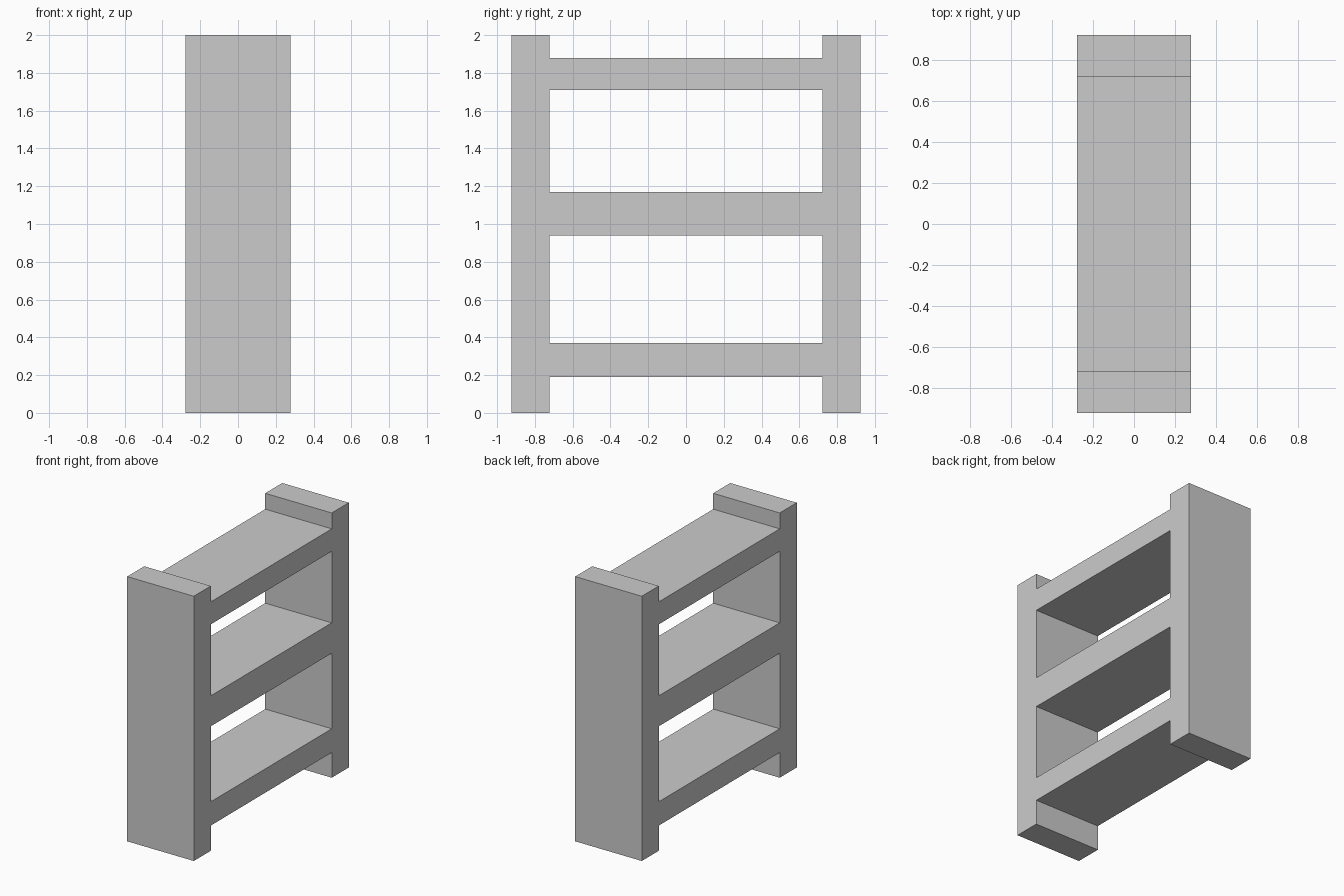
import bpy
import bmesh

if "Cube" in bpy.data.objects:
    bpy.data.objects.remove(bpy.data.objects["Cube"])

HALF_DEPTH = 0.278
# Grid lines across the width and up the height
YS = [-0.925, -0.722, 0.722, 0.925]
SHELVES = [(0.19, 0.37), (0.94, 1.17), (1.71, 1.88)]
ZS = [0.0] + [z for shelf in SHELVES for z in shelf] + [2.0]

bm = bmesh.new()
grid = [[bm.verts.new((-HALF_DEPTH, y, z)) for z in ZS] for y in YS]

# Two uprights (outer columns) joined by three shelves (every odd row)
for i in range(len(YS) - 1):
    for j in range(len(ZS) - 1):
        is_upright = i != 1
        is_shelf = j % 2 == 1
        if is_upright or is_shelf:
            bm.faces.new((grid[i][j], grid[i + 1][j],
                          grid[i + 1][j + 1], grid[i][j + 1]))

# Thicken the profile through the full depth, keeping the starting face as a cap
result = bmesh.ops.extrude_face_region(bm, geom=bm.faces[:], use_keep_orig=True)
moved = [g for g in result["geom"] if isinstance(g, bmesh.types.BMVert)]
bmesh.ops.translate(bm, verts=moved, vec=(2 * HALF_DEPTH, 0, 0))
bmesh.ops.recalc_face_normals(bm, faces=bm.faces[:])

mesh = bpy.data.meshes.new("shelf_frame")
bm.to_mesh(mesh)
bm.free()
shelf_frame = bpy.data.objects.new("shelf_frame", mesh)
bpy.context.collection.objects.link(shelf_frame)
